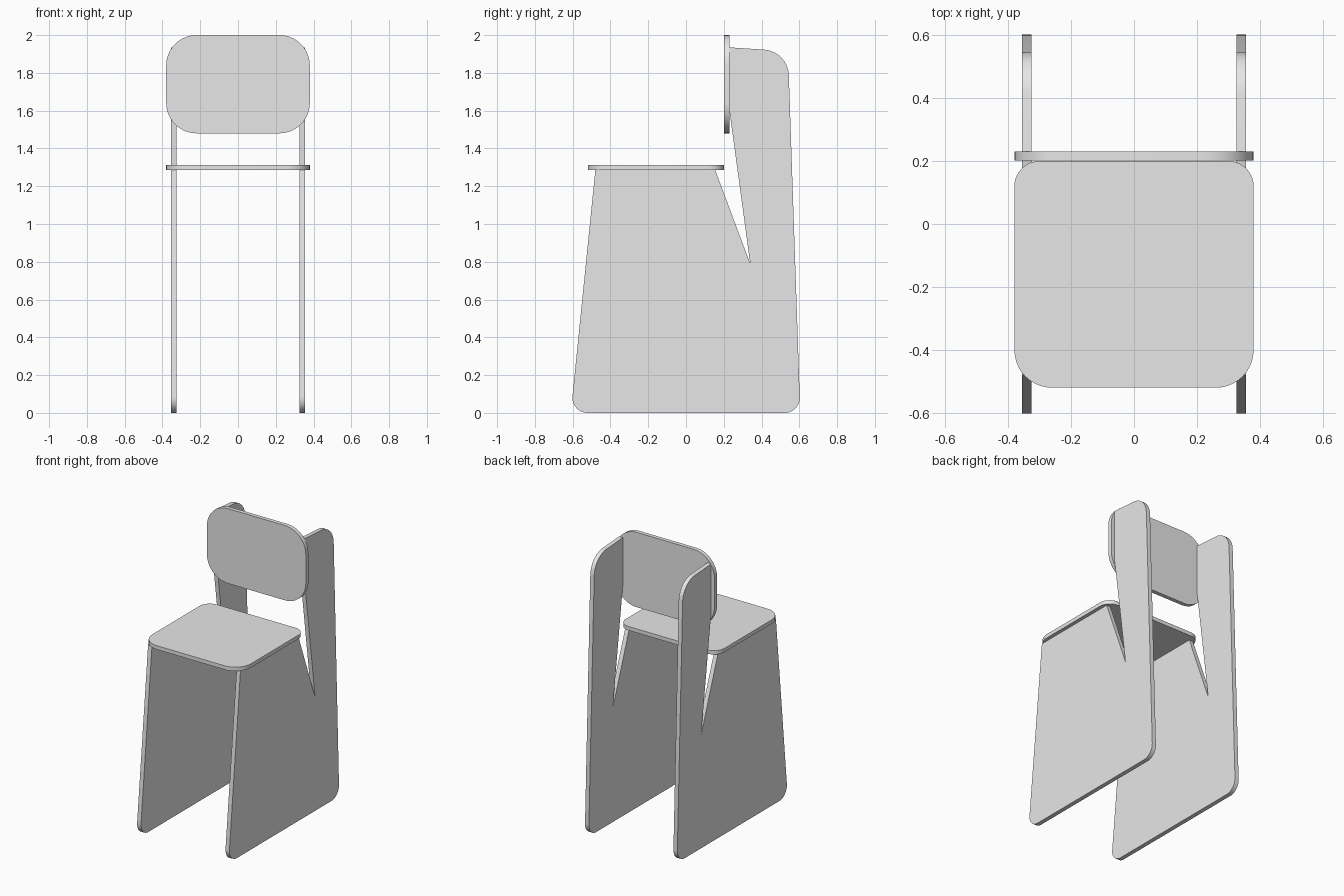
import bpy, math
from mathutils import Vector, Matrix

cube = bpy.data.objects.get("Cube")
if cube:
    bpy.data.objects.remove(cube, do_unlink=True)

grey = bpy.data.materials.new("light grey")
grey.use_nodes = True
COLOUR = (0.8, 0.8, 0.8, 1)
grey.diffuse_color = COLOUR
grey.node_tree.nodes["Principled BSDF"].inputs["Base Color"].default_value = COLOUR


def round_corners(corners, steps=10):
    """Replace each (u, v, radius) corner by a tangent arc."""
    outline = []
    for i, (u, v, radius) in enumerate(corners):
        here = Vector((u, v))
        if radius == 0:
            outline.append(here)
            continue
        before = (Vector(corners[i - 1][:2]) - here).normalized()
        after = (Vector(corners[(i + 1) % len(corners)][:2]) - here).normalized()
        half = before.angle(after) / 2
        centre = here + (before + after).normalized() * radius / math.sin(half)
        start = here + before * radius / math.tan(half) - centre
        end = here + after * radius / math.tan(half) - centre
        sweep = start.angle_signed(end)
        for k in range(steps + 1):
            outline.append(centre + Matrix.Rotation(-sweep * k / steps, 2) @ start)
    return outline


def board(name, corners, place, low, high):
    """Extrude a rounded outline; place maps (u, v, depth) to a position."""
    outline = round_corners(corners)
    n = len(outline)
    verts = [place(p.x, p.y, d) for d in (low, high) for p in outline]
    faces = [list(range(n))[::-1], list(range(n, 2 * n))]
    faces += [(i, (i + 1) % n, n + (i + 1) % n, n + i) for i in range(n)]
    mesh = bpy.data.meshes.new(name)
    mesh.from_pydata(verts, [], faces)
    mesh.materials.append(grey)
    obj = bpy.data.objects.new(name, mesh)
    bpy.context.collection.objects.link(obj)
    bpy.ops.object.select_all(action="DESELECT")
    obj.select_set(True)
    bpy.context.view_layer.objects.active = obj
    # Consistent outward normals, then smooth arcs with sharp rims
    bpy.ops.object.mode_set(mode="EDIT")
    bpy.ops.mesh.select_all(action="SELECT")
    bpy.ops.mesh.normals_make_consistent(inside=False)
    bpy.ops.object.mode_set(mode="OBJECT")
    bpy.ops.object.shade_smooth_by_angle(angle=math.radians(30))
    return obj


# Side panels: leg, notch and back upright in one sheet
side = [(-0.61, 0, 0.08), (0.605, 0, 0.08), (0.54, 1.915, 0.14), (0.23, 1.935, 0),
        (0.23, 1.6, 0), (0.34, 0.79, 0), (0.155, 1.285, 0), (-0.48, 1.285, 0)]
for name, x in (("left_side_panel", 0.34), ("right_side_panel", -0.34)):
    board(name, side, lambda u, v, d: (d, u, v), x - 0.015, x + 0.015)

# Seat: wider radius at the front corners
seat = [(-0.38, -0.52, 0.12), (0.38, -0.52, 0.12), (0.38, 0.2, 0.08), (-0.38, 0.2, 0.08)]
board("seat", seat, lambda u, v, d: (u, v, d), 1.285, 1.312)

# Backrest fixed to the front of the uprights
back = [(-0.38, 1.48, 0.16), (0.38, 1.48, 0.16), (0.38, 2, 0.16), (-0.38, 2, 0.16)]
board("backrest", back, lambda u, v, d: (u, d, v), 0.202, 0.23)
